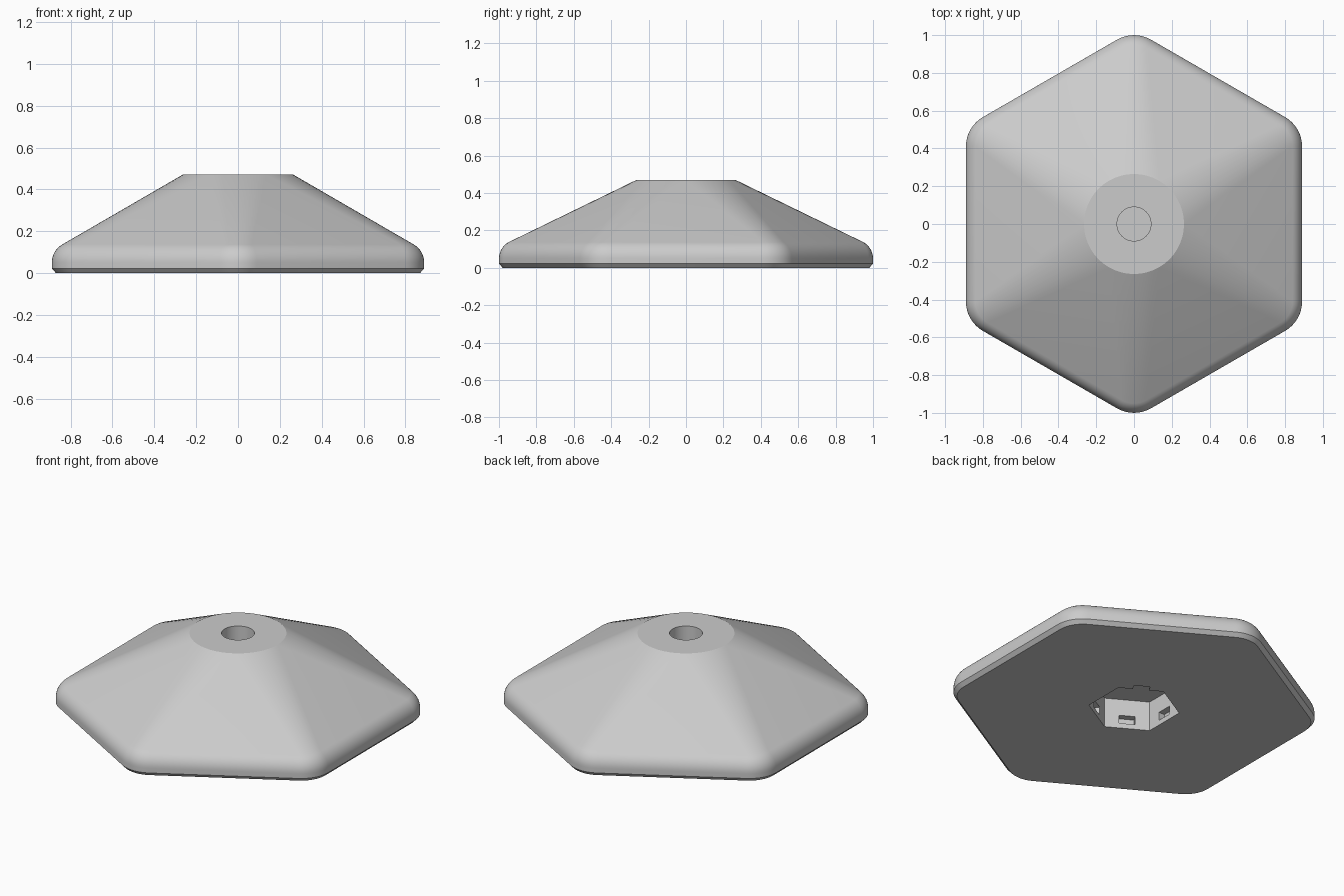
import bpy, bmesh
from math import sin, cos, radians
from mathutils import Matrix

if "Cube" in bpy.data.objects:
    bpy.data.objects.remove(bpy.data.objects["Cube"])

grey = bpy.data.materials.new("plain grey")
grey.use_nodes = True
grey.diffuse_color = (0.6, 0.6, 0.6, 1)
grey.node_tree.nodes["Principled BSDF"].inputs["Base Color"].default_value = grey.diffuse_color

CORNER_STEPS = 8


def hexagon(apothem, radius):
    """Hexagon with rounded corners, points towards front and back."""
    points = []
    reach = (apothem - radius) / cos(radians(30))
    for corner in range(30, 390, 60):
        cx, cy = reach * cos(radians(corner)), reach * sin(radians(corner))
        for i in range(CORNER_STEPS + 1):
            a = radians(corner - 30 + 60 * i / CORNER_STEPS)
            points.append((cx + radius * cos(a), cy + radius * sin(a)))
    return points


def finish(name, bm):
    bmesh.ops.remove_doubles(bm, verts=bm.verts, dist=1e-5)
    bmesh.ops.recalc_face_normals(bm, faces=bm.faces)
    mesh = bpy.data.meshes.new(name)
    bm.to_mesh(mesh)
    bm.free()
    mesh.materials.append(grey)
    obj = bpy.data.objects.new(name, mesh)
    bpy.context.collection.objects.link(obj)
    return obj


def loft(name, rows):
    """Closed solid through rows of (apothem, corner radius, height)."""
    bm = bmesh.new()
    rings = [[bm.verts.new((x, y, z)) for x, y in hexagon(a, r)] for a, r, z in rows]
    n = len(rings[0])
    for low, high in zip(rings, rings[1:]):
        for i in range(n):
            j = (i + 1) % n
            bm.faces.new((low[i], low[j], high[j], high[i]))
    bm.faces.new(rings[0])
    bm.faces.new(rings[-1])
    return finish(name, bm)


def slot(angle, z0, z1):
    """Box reaching from inside the recess into one of its walls."""
    bm = bmesh.new()
    shape = Matrix.Translation((0.215, 0, (z0 + z1) / 2)) @ Matrix.Diagonal((0.08, 0.09, z1 - z0, 1))
    bmesh.ops.create_cube(bm, size=1, matrix=Matrix.Rotation(radians(angle), 4, "Z") @ shape)
    return finish("slot_cutter", bm)


# Body: chamfered foot, rounded shoulder, sloping sides up to a round top
profile = [(0.87, 0.16, 0), (0.89, 0.18, 0.022)]
for i in range(9):
    t = radians(60 * i / 8)
    inset = 0.1 * (1 - cos(t))
    profile.append((0.89 - inset, 0.18 - inset, 0.05 + 0.1 * sin(t)))
profile.append((0.265, 0.265, 0.47))
body = loft("hexagonal_base", profile)

# Cutters: recess underneath, blind round hole on top, slots in recess walls
cutters = [
    loft("recess_cutter", [(0.2165, 0, -0.1), (0.2165, 0, 0.18)]),
    loft("hole_cutter", [(0.09, 0.09, 0.3), (0.09, 0.09, 0.6)]),
]
for angle in range(0, 360, 60):
    # One slot is open at the underside
    cutters.append(slot(angle, -0.05 if angle == 60 else 0.03, 0.08))

bpy.ops.object.select_all(action="DESELECT")
bpy.context.view_layer.objects.active = body
body.select_set(True)
for cutter in cutters:
    cutter.hide_render = True
    cut = body.modifiers.new("cut", "BOOLEAN")
    cut.operation = "DIFFERENCE"
    cut.solver = "EXACT"
    cut.object = cutter
    bpy.ops.object.modifier_apply(modifier=cut.name)
    bpy.data.objects.remove(cutter)

bpy.ops.object.shade_smooth_by_angle(angle=radians(24))
